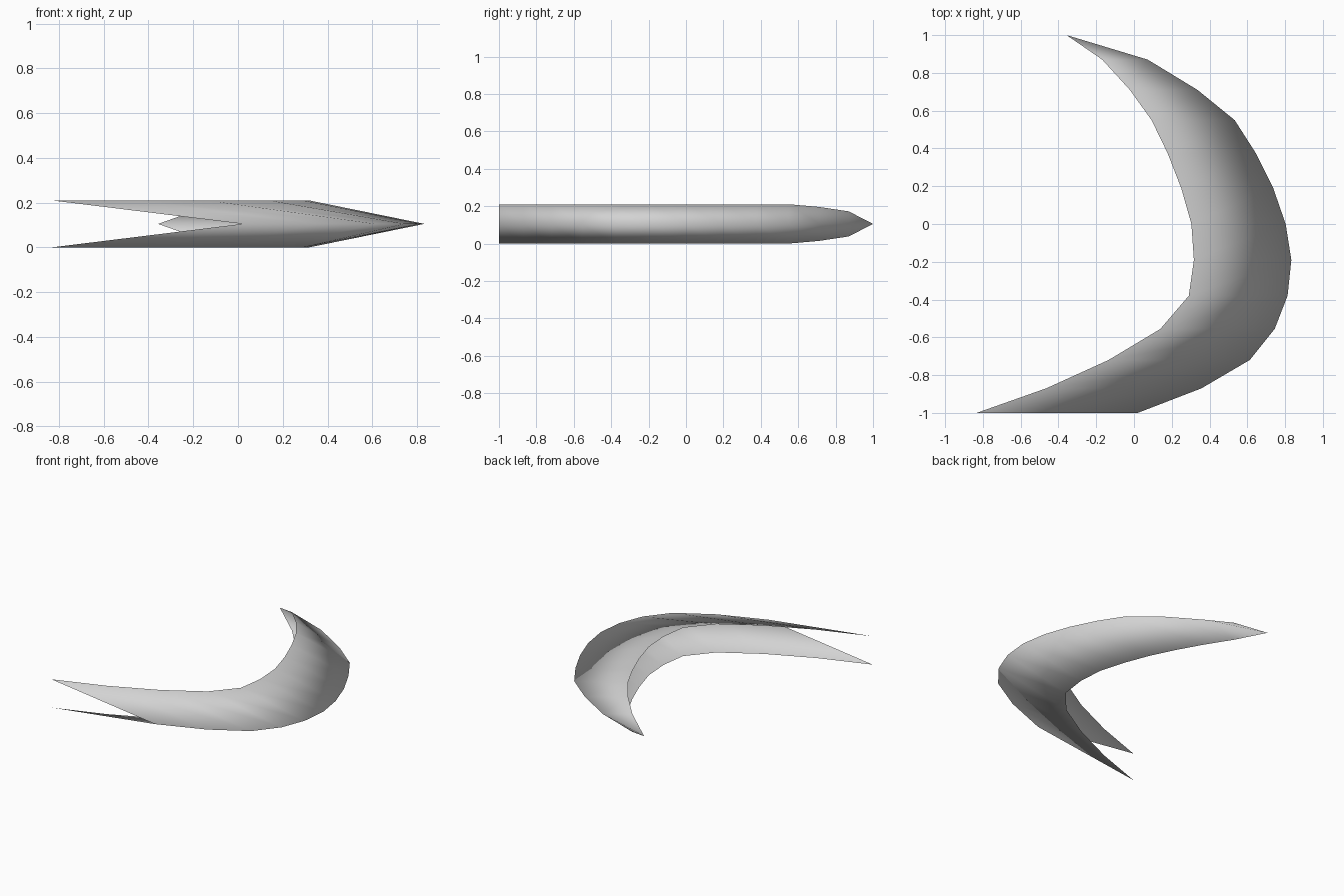
import bpy, bmesh

if "Cube" in bpy.data.objects:
    bpy.data.objects.remove(bpy.data.objects["Cube"])

MID = 0.105  # height of the outer ridge

# Stations along the crescent: y, inner rim x, outer ridge x, half height
stations = [
    (-1.00, -0.833, 0.02, 0.105), (-0.87, -0.465, 0.357, 0.105),
    (-0.72, -0.135, 0.613, 0.105), (-0.555, 0.14, 0.745, 0.105),
    (-0.38, 0.29, 0.813, 0.105), (-0.19, 0.317, 0.833, 0.105),
    (0.00, 0.304, 0.803, 0.105), (0.19, 0.25, 0.737, 0.105),
    (0.375, 0.178, 0.645, 0.105), (0.55, 0.093, 0.533, 0.105),
    (0.71, -0.022, 0.336, 0.091), (0.87, -0.168, 0.073, 0.067),
]

bm = bmesh.new()
# V-shaped open section at each station: top rim, ridge, bottom rim
rows = [[bm.verts.new((xi, y, MID + h)),
         bm.verts.new((xo, y, MID)),
         bm.verts.new((xi, y, MID - h))] for y, xi, xo, h in stations]
for a, b in zip(rows, rows[1:]):
    for i in range(2):
        bm.faces.new((a[i], a[i + 1], b[i + 1], b[i]))

# Pointed tip
tip = bm.verts.new((-0.357, 1.0, MID))
for i in range(2):
    bm.faces.new((rows[-1][i], rows[-1][i + 1], tip))

# Outward-facing normals (top sheet points up), smooth all over
bm.normal_update()
for f in bm.faces:
    if (f.normal.z > 0) != (f.calc_center_median().z > MID):
        f.normal_flip()
    f.smooth = True

mesh = bpy.data.meshes.new("crescent_shell")
bm.to_mesh(mesh)
bm.free()
shell = bpy.data.objects.new("crescent_shell", mesh)
bpy.context.collection.objects.link(shell)

mat = bpy.data.materials.new("light_grey")
mat.diffuse_color = (0.65, 0.65, 0.65, 1)
mat.use_nodes = True
mat.node_tree.nodes["Principled BSDF"].inputs["Base Color"].default_value = mat.diffuse_color
mesh.materials.append(mat)
